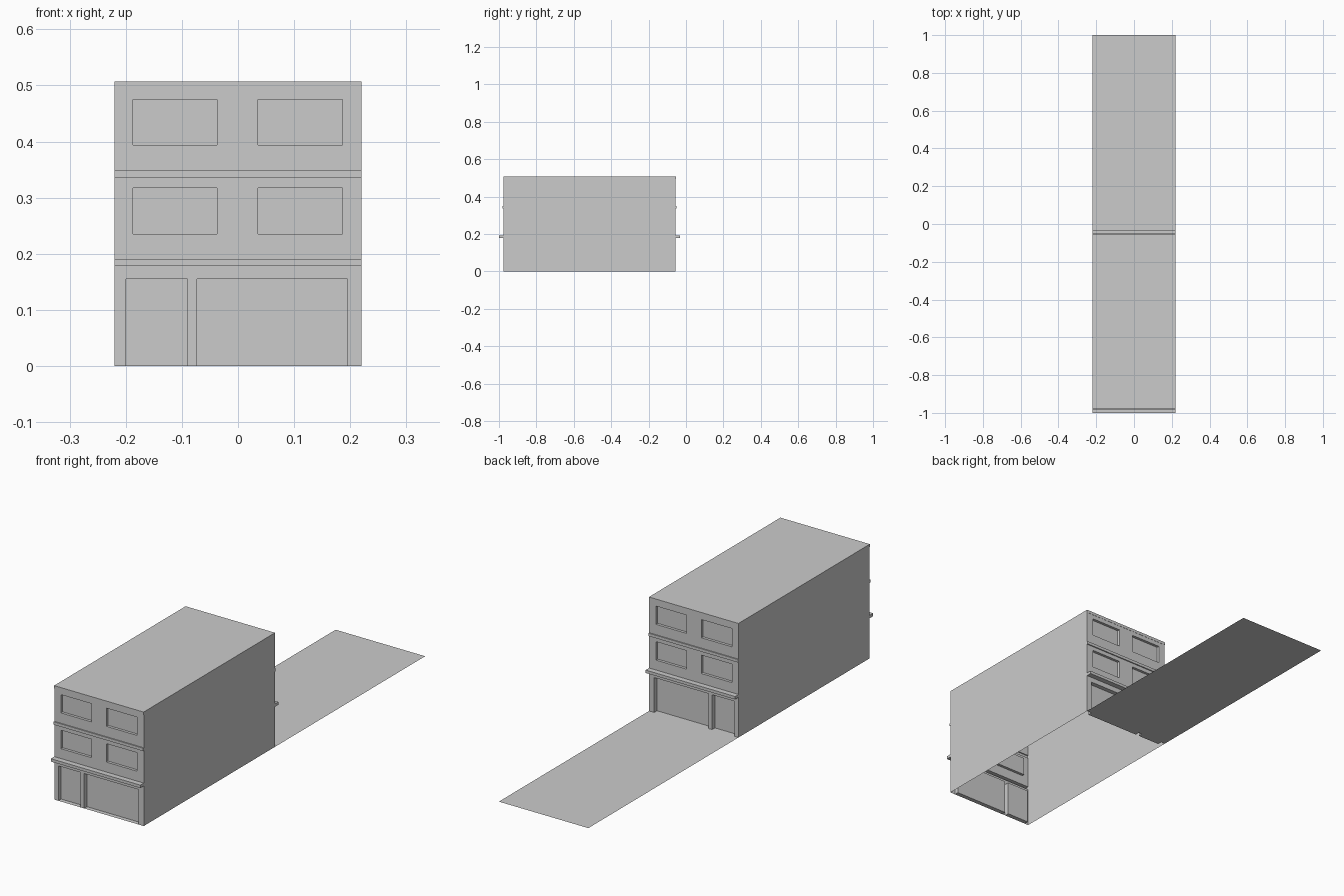
import bpy, bmesh

if "Cube" in bpy.data.objects:
    bpy.data.objects.remove(bpy.data.objects["Cube"])

W, H = 0.22, 0.507            # half width, height
FRONT, BACK = -0.976, -0.055  # facade planes

# (x0, x1, z0, z1, offset): positive offset sticks out, negative is recessed
PANELS = [
    (-W, W, 0.178, 0.191, 0.024),         # canopy ledge
    (-W, W, 0.335, 0.348, 0.005),         # floor band
    (-W, W, 0.494, H, 0.001),             # top band
    (-0.20, -0.09, 0.0, 0.155, -0.02),    # door
    (-0.073, 0.195, 0.0, 0.155, -0.02),   # shop front
]
for z0, z1 in ((0.235, 0.317), (0.394, 0.475)):   # windows
    for x0, x1 in ((-0.187, -0.037), (0.036, 0.186)):
        PANELS.append((x0, x1, z0, z1, -0.012))


def finish(name, bm):
    mesh = bpy.data.meshes.new(name)
    bm.to_mesh(mesh)
    bm.free()
    ob = bpy.data.objects.new(name, mesh)
    bpy.context.collection.objects.link(ob)
    return ob


def quad(bm, pts):
    bm.faces.new([bm.verts.new(p) for p in pts])


def facade(name, y, out):
    """Relief wall: cells of a grid pushed in or out, joined by reveals."""
    xs = sorted({-W, W} | {v for p in PANELS for v in p[:2]})
    zs = sorted({0.0, H} | {v for p in PANELS for v in p[2:4]})
    nx, nz = len(xs) - 1, len(zs) - 1

    def depth(i, k):
        if 0 <= i < nx and 0 <= k < nz:
            cx, cz = (xs[i] + xs[i + 1]) / 2, (zs[k] + zs[k + 1]) / 2
            for x0, x1, z0, z1, d in PANELS:
                if x0 < cx < x1 and z0 < cz < z1:
                    return y + out * d
        return y

    bm = bmesh.new()
    for i in range(nx + 1):
        for k in range(nz + 1):
            d, left, below = depth(i, k), depth(i - 1, k), depth(i, k - 1)
            x, z = xs[i], zs[k]
            if i < nx and k < nz:
                X, Z = xs[i + 1], zs[k + 1]
                quad(bm, [(x, d, z), (X, d, z), (X, d, Z), (x, d, Z)])
            if k < nz and d != left:
                Z = zs[k + 1]
                quad(bm, [(x, d, z), (x, d, Z), (x, left, Z), (x, left, z)])
            if i < nx and d != below:
                X = xs[i + 1]
                quad(bm, [(x, d, z), (X, d, z), (X, below, z), (x, below, z)])
    bmesh.ops.remove_doubles(bm, verts=bm.verts, dist=1e-5)
    bmesh.ops.recalc_face_normals(bm, faces=bm.faces)
    if sum(f.normal.y * f.calc_area() for f in bm.faces) * out < 0:
        bmesh.ops.reverse_faces(bm, faces=bm.faces)
    bmesh.ops.dissolve_limit(bm, angle_limit=0.01, verts=bm.verts, edges=bm.edges)
    return finish(name, bm)


facade("front_facade", FRONT, -1)
facade("back_facade", BACK, 1)

# side walls and roof: profile swept along y, open underneath
bm = bmesh.new()
profile = [(W, 0), (W, H), (-W, H), (-W, 0)]
for (xa, za), (xb, zb) in zip(profile, profile[1:]):
    quad(bm, [(xa, FRONT, za), (xa, BACK, za), (xb, BACK, zb), (xb, FRONT, zb)])
bmesh.ops.remove_doubles(bm, verts=bm.verts, dist=1e-5)
finish("side_walls_and_roof", bm)

# yard behind the building
bm = bmesh.new()
quad(bm, [(-W, BACK, 0), (W, BACK, 0), (W, 1, 0), (-W, 1, 0)])
finish("yard", bm)
